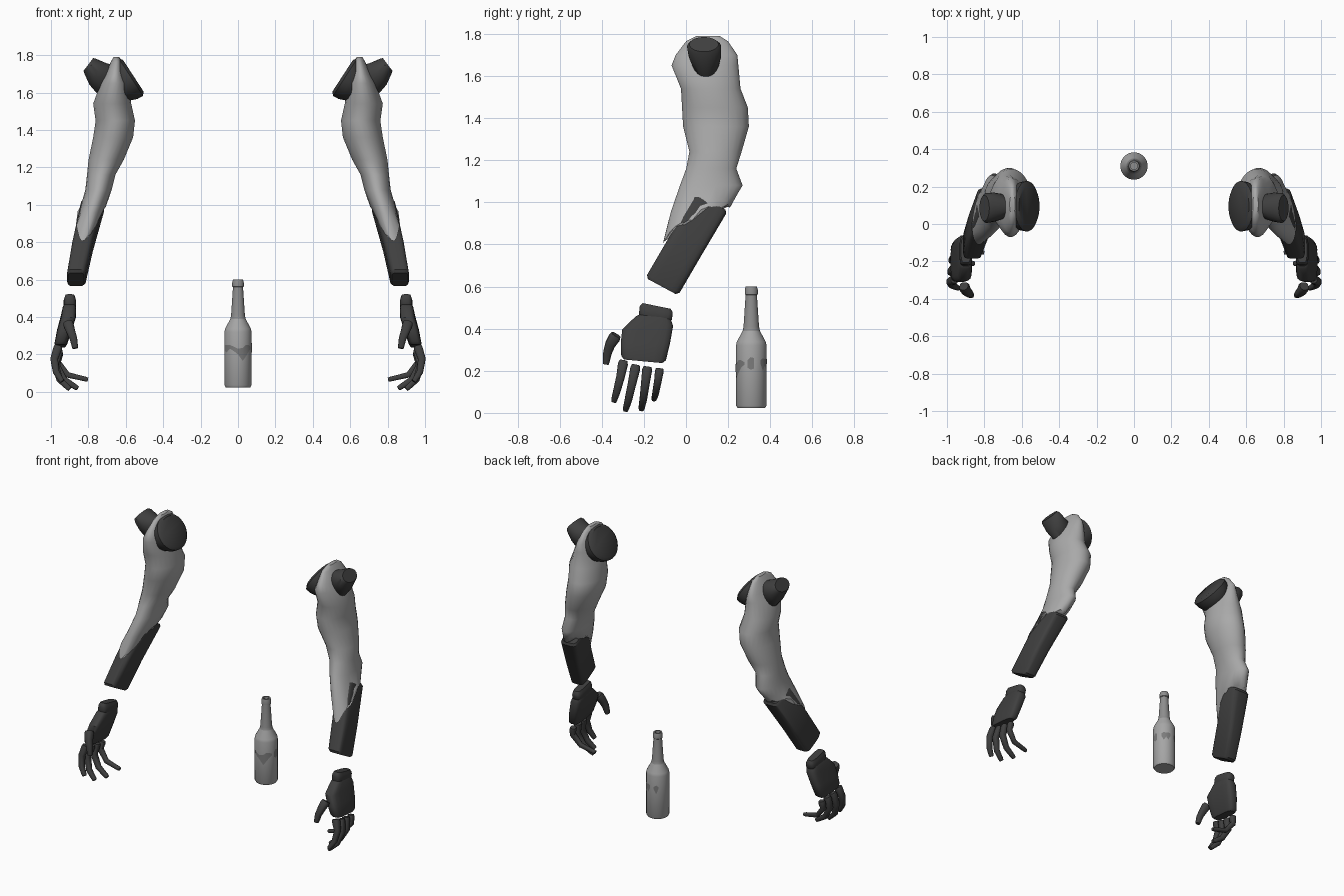
import bpy, bmesh, math
from mathutils import Vector

old = bpy.data.objects.get("Cube")
if old:
    bpy.data.objects.remove(old)


def material(name, value):
    m = bpy.data.materials.new(name)
    m.use_nodes = True
    col = (value, value, value, 1)
    m.diffuse_color = col
    m.node_tree.nodes["Principled BSDF"].inputs["Base Color"].default_value = col
    return m


skin = material("pale grey skin", 0.4)
metal = material("dark grey metal", 0.05)
glass = material("bottle grey", 0.38)
neck_glass = material("bottle neck grey", 0.27)
label = material("torn label grey", 0.2)


def finish(name, bm, mats, mirror=True, angle=40):
    bmesh.ops.recalc_face_normals(bm, faces=bm.faces)
    me = bpy.data.meshes.new(name)
    bm.to_mesh(me)
    bm.free()
    ob = bpy.data.objects.new(name, me)
    bpy.context.collection.objects.link(ob)
    for m in mats:
        me.materials.append(m)
    bpy.ops.object.select_all(action="DESELECT")
    ob.select_set(True)
    bpy.context.view_layer.objects.active = ob
    bpy.ops.object.shade_smooth_by_angle(angle=math.radians(angle))
    if mirror:
        mod = ob.modifiers.new("mirror", "MIRROR")
        mod.use_mirror_merge = False
    return ob


def skin_over(bm, loops):
    """Bridge equal loops of points and cap both ends."""
    rings = [[bm.verts.new(p) for p in loop] for loop in loops]
    n = len(rings[0])
    for a, b in zip(rings, rings[1:]):
        for i in range(n):
            j = (i + 1) % n
            bm.faces.new((a[i], a[j], b[j], b[i]))
    bm.faces.new(rings[0])
    bm.faces.new(rings[-1])


def ring(c, u, v, n=16, e=1.0):
    """Ellipse, or a rounded box when e is below one."""
    c, u, v = Vector(c), Vector(u), Vector(v)
    out = []
    for i in range(n):
        t = 2 * math.pi * (i + 0.5) / n
        cs, sn = math.cos(t), math.sin(t)
        out.append(c + u * math.copysign(abs(cs) ** e, cs) + v * math.copysign(abs(sn) ** e, sn))
    return out


def softened(sections, step=0.015, shrink=0.85):
    """Add a smaller section at each end so the rim is rounded."""
    s = [tuple(Vector(p) for p in sec) for sec in sections]

    def end(a, b):
        d = (b[0] - a[0]).normalized() * step
        return (a[0], a[1] * shrink, a[2] * shrink), (a[0] + d, a[1], a[2])
    return [*end(s[0], s[1]), *s[1:-1], *reversed(end(s[-1], s[-2]))]


def part(name, sections, mat, n=16, e=1.0, soft=True):
    bm = bmesh.new()
    if soft:
        sections = softened(sections)
    skin_over(bm, [ring(*s, n=n, e=e) for s in sections])
    return finish(name, bm, [mat])


# Upper arm: x inner, x outer, y front, y back at each height
arm = [
    (1.79, 0.635, 0.665, 0.05, 0.16),
    (1.765, 0.62, 0.68, 0.0, 0.2),
    (1.70, 0.605, 0.71, -0.05, 0.245),
    (1.65, 0.585, 0.735, -0.07, 0.25),
    (1.54, 0.57, 0.775, -0.025, 0.26),
    (1.45, 0.55, 0.762, -0.02, 0.295),
    (1.36, 0.56, 0.775, -0.015, 0.3),
    (1.24, 0.61, 0.80, 0.015, 0.265),
    (1.16, 0.655, 0.808, 0.0, 0.24),
    (1.08, 0.675, 0.817, -0.03, 0.27),
]
N = 24
loops = []
for z, x0, x1, y0, y1 in arm:
    loops.append(ring(((x0 + x1) / 2, (y0 + y1) / 2, z), ((x1 - x0) / 2, 0, 0),
                      (0, (y1 - y0) / 2, 0), N))
loops.append(ring((0.772, 0.085, 0.995), (0.068, 0, 0), (-0.015, 0.158, 0.04), N))
# torn lower edge, higher on the sides than at front and back
torn = ring((0.803, 0.05, 0.885), (0.058, 0, 0), (-0.025, 0.16, 0.085), N)
for i, p in enumerate(torn):
    t = 2 * math.pi * (i + 0.5) / N
    p.z += 0.055 * abs(math.cos(t)) + (0.014 if i % 4 < 2 else -0.014) * abs(math.cos(t))
loops.append(torn)
bm = bmesh.new()
skin_over(bm, loops)
finish("upper_arm_skin", bm, [skin], angle=50)

# Shoulder joints
part("inner_shoulder_joint", [
    ((0.56, 0.095, 1.69), (0.065, 0, 0.1), (0, 0.135, 0)),
    ((0.60, 0.095, 1.662), (0.063, 0, 0.097), (0, 0.13, 0)),
    ((0.64, 0.095, 1.62), (0.048, 0, 0.075), (0, 0.11, 0))], metal, n=28)
part("outer_shoulder_joint", [
    ((0.80, 0.085, 1.75), (0.031, 0, -0.041), (0, 0.081, 0)),
    ((0.75, 0.09, 1.70), (0.045, 0, -0.058), (0, 0.078, 0)),
    ((0.69, 0.095, 1.66), (0.054, 0, -0.072), (0, 0.065, 0))], metal, n=24)

# Forearm
part("forearm", [
    ((0.866, -0.115, 0.60), (0.051, 0, 0), (0, 0.078, -0.042)),
    ((0.83, -0.01, 0.78), (0.056, 0, 0), (0, 0.078, -0.042)),
    ((0.775, 0.122, 1.0), (0.063, 0, 0), (0, 0.077, -0.041))], metal, n=20, e=0.4)

# Wrist and palm
part("wrist", [
    ((0.899, -0.14, 0.508), (0.03, 0, 0), (0, 0.079, -0.016)),
    ((0.899, -0.142, 0.48), (0.034, 0, 0), (0, 0.079, -0.016)),
    ((0.899, -0.148, 0.44), (0.034, 0, 0), (0, 0.079, -0.014))], metal, e=0.5)
part("palm", [
    ((0.9, -0.148, 0.462), (0.036, 0, 0), (0, 0.085, -0.008)),
    ((0.906, -0.182, 0.405), (0.041, 0, 0), (0, 0.122, 0.008)),
    ((0.928, -0.193, 0.33), (0.04, 0, 0), (0, 0.118, 0)),
    ((0.95, -0.203, 0.245), (0.034, 0, 0), (0, 0.107, -0.01))], metal, e=0.5)


# Fingers and thumb: tapering paths
def finger(name, points, radius):
    pts = [Vector(p) for p in points]
    secs = []
    for i, p in enumerate(pts):
        t = (pts[min(i + 1, len(pts) - 1)] - pts[max(i - 1, 0)]).normalized()
        v = t.cross(Vector((0, 1, 0))).normalized()
        r = radius * (1 - 0.13 * i)
        secs.append((p, v.cross(t) * r, v * r))
    part(name, secs, metal, n=12, e=0.7)


finger("index_finger", [(0.96, -0.297, 0.245), (0.983, -0.31, 0.175),
                        (0.972, -0.328, 0.105), (0.94, -0.343, 0.055)], 0.024)
finger("middle_finger", [(0.958, -0.238, 0.225), (0.978, -0.255, 0.145),
                         (0.953, -0.273, 0.065), (0.9, -0.287, 0.014)], 0.024)
finger("ring_finger", [(0.957, -0.183, 0.217), (0.971, -0.193, 0.14),
                       (0.93, -0.203, 0.065), (0.857, -0.212, 0.018)], 0.024)
finger("little_finger", [(0.955, -0.125, 0.21), (0.963, -0.133, 0.155),
                         (0.91, -0.145, 0.09), (0.803, -0.152, 0.065)], 0.021)
finger("thumb", [(0.91, -0.332, 0.37), (0.895, -0.36, 0.325),
                 (0.88, -0.373, 0.285), (0.87, -0.381, 0.232)], 0.028)

# Bottle: turned profile
CX, CY = 0.0, 0.31
profile = [(0.066, 0.024), (0.073, 0.035), (0.073, 0.32), (0.069, 0.338), (0.041, 0.39),
           (0.037, 0.41), (0.027, 0.56), (0.031, 0.563), (0.031, 0.585), (0.027, 0.6),
           (0.018, 0.6), (0.018, 0.55)]
bm = bmesh.new()
skin_over(bm, [ring((CX, CY, z), (r, 0, 0), (0, r, 0), 28) for r, z in profile])
for f in bm.faces:
    f.material_index = 1 if f.calc_center_median().z > 0.39 else 0
finish("bottle", bm, [glass, neck_glass], mirror=False, angle=35)


# Torn label scraps: angle, top, bottom
def scrap(name, rows):
    bm = bmesh.new()
    cols = []
    for deg, top, bottom in rows:
        a = math.radians(deg)
        x, y = CX + 0.0745 * math.cos(a), CY + 0.0745 * math.sin(a)
        cols.append((bm.verts.new((x, y, bottom)), bm.verts.new((x, y, top))))
    for (b0, t0), (b1, t1) in zip(cols, cols[1:]):
        bm.faces.new((b0, b1, t1, t0))
    me = finish(name, bm, [label], mirror=False).data
    # face outward from the bottle axis
    for p in me.polygons:
        if p.normal.x * (p.center.x - CX) + p.normal.y * (p.center.y - CY) < 0:
            p.flip()


scrap("front_label", [(-165, 0.25, 0.22), (-145, 0.25, 0.21), (-125, 0.25, 0.23),
                      (-105, 0.24, 0.215), (-90, 0.23, 0.2), (-70, 0.235, 0.165),
                      (-55, 0.25, 0.19), (-40, 0.25, 0.215), (-25, 0.24, 0.23)])
scrap("left_label", [(-14, 0.25, 0.215), (-2, 0.265, 0.205), (10, 0.26, 0.21)])
scrap("back_left_label", [(35, 0.25, 0.235), (48, 0.26, 0.2), (60, 0.255, 0.225),
                          (72, 0.26, 0.205), (85, 0.255, 0.24)])
scrap("back_right_label", [(105, 0.25, 0.23), (117, 0.26, 0.2), (128, 0.25, 0.235)])
